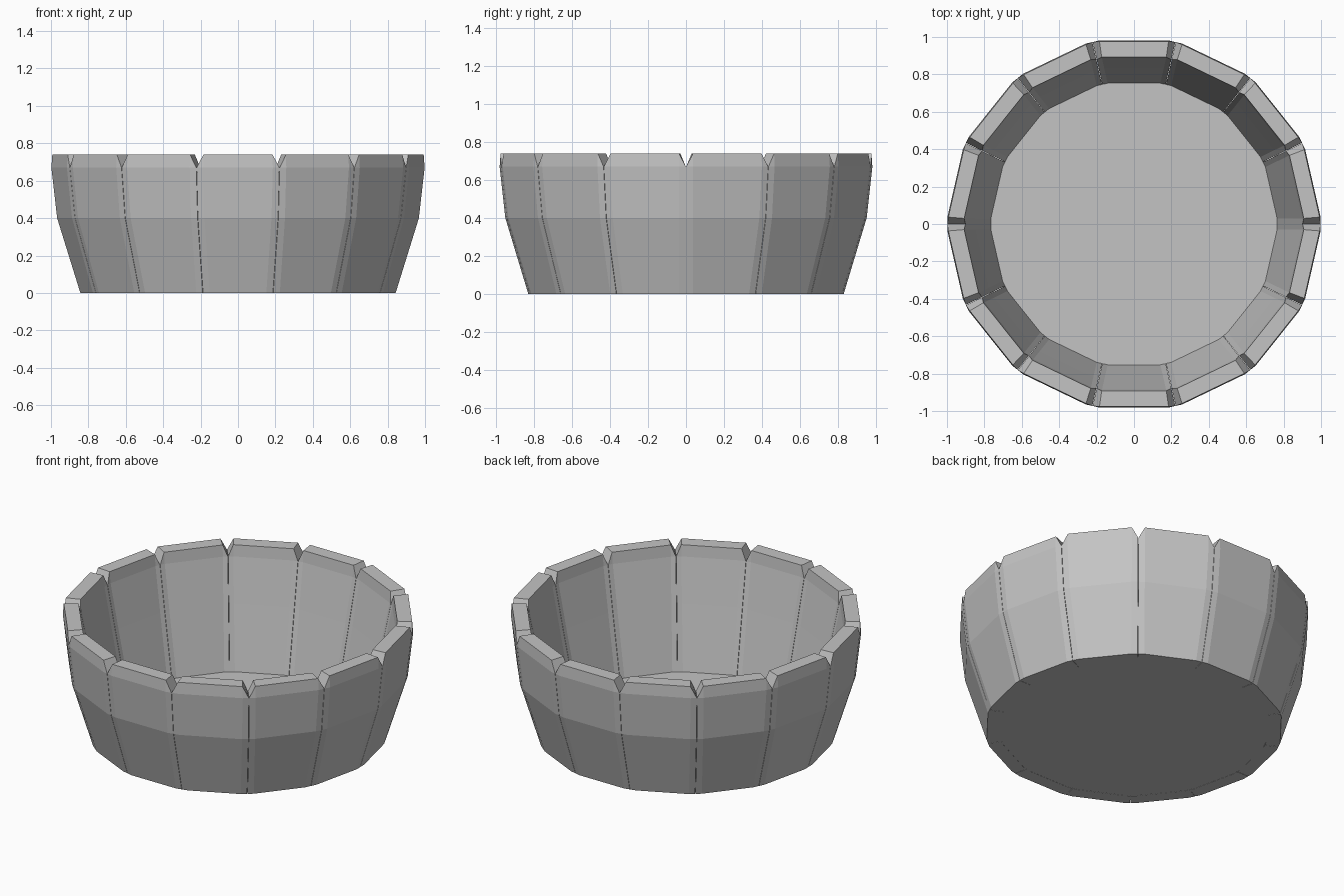
import bpy, bmesh, math
from mathutils import Matrix

if "Cube" in bpy.data.objects:
    bpy.data.objects.remove(bpy.data.objects["Cube"])

N = 14                       # staves around the bowl
H = math.pi / N              # half angle of one stave
GAP = 0.001
# height, outer apothem, inner apothem
LEVELS = [(0.0, 0.83, 0.75), (0.4, 0.951, 0.832),
          (0.67, 0.981, 0.885), (0.74, 0.976, 0.892)]

grey = bpy.data.materials.new("plain grey")
grey.diffuse_color = (0.55, 0.55, 0.55, 1)
grey.use_nodes = True
grey.node_tree.nodes["Principled BSDF"].inputs["Base Color"].default_value = grey.diffuse_color


def finish(bm, name):
    bmesh.ops.recalc_face_normals(bm, faces=bm.faces)
    me = bpy.data.meshes.new(name)
    bm.to_mesh(me)
    bm.free()
    me.materials.append(grey)
    ob = bpy.data.objects.new(name, me)
    bpy.context.collection.objects.link(ob)
    return ob


def edge_and_seam(a, w, notch):
    """Chamfer edge point and seam point on the positive side of a stave."""
    t = a * math.tan(H) - w / math.cos(H)
    d = 0 if notch else w - GAP
    return (a, t), (a - d * math.sin(H), t + d * math.cos(H))


def section(z, ao, ai, notch):
    eo, so = edge_and_seam(ao, 0.037, notch)
    ei, si = edge_and_seam(ai, 0.03, notch)
    half = [eo, so, si, ei]
    pts = half + [(n, -t) for n, t in reversed(half)]
    return [(n, t, z) for n, t in pts]


# Staves: lofted chamfered sections, corners notched at the rim
for k in range(N):
    bm = bmesh.new()
    rings = [[bm.verts.new(p) for p in section(z, ao, ai, i == 3)]
             for i, (z, ao, ai) in enumerate(LEVELS)]
    for a, b in zip(rings, rings[1:]):
        for i in range(8):
            j = (i + 1) % 8
            bm.faces.new((a[i], a[j], b[j], b[i]))
    bm.faces.new(rings[0])
    bm.faces.new(rings[-1])
    bmesh.ops.remove_doubles(bm, verts=bm.verts, dist=0.0005)
    bm.transform(Matrix.Rotation((2 * k + 1) * H, 4, 'Z'))
    finish(bm, f"stave_{k + 1}")

# Floor plate
bm = bmesh.new()
bmesh.ops.create_cone(bm, cap_ends=True, segments=N, radius1=0.79,
                      radius2=0.79, depth=0.012,
                      matrix=Matrix.Translation((0, 0, 0.007)))
# align corners with the seams
v = max(bm.verts, key=lambda q: q.co.x)
bm.transform(Matrix.Rotation(-math.atan2(v.co.y, v.co.x), 4, 'Z'))
finish(bm, "floor")
